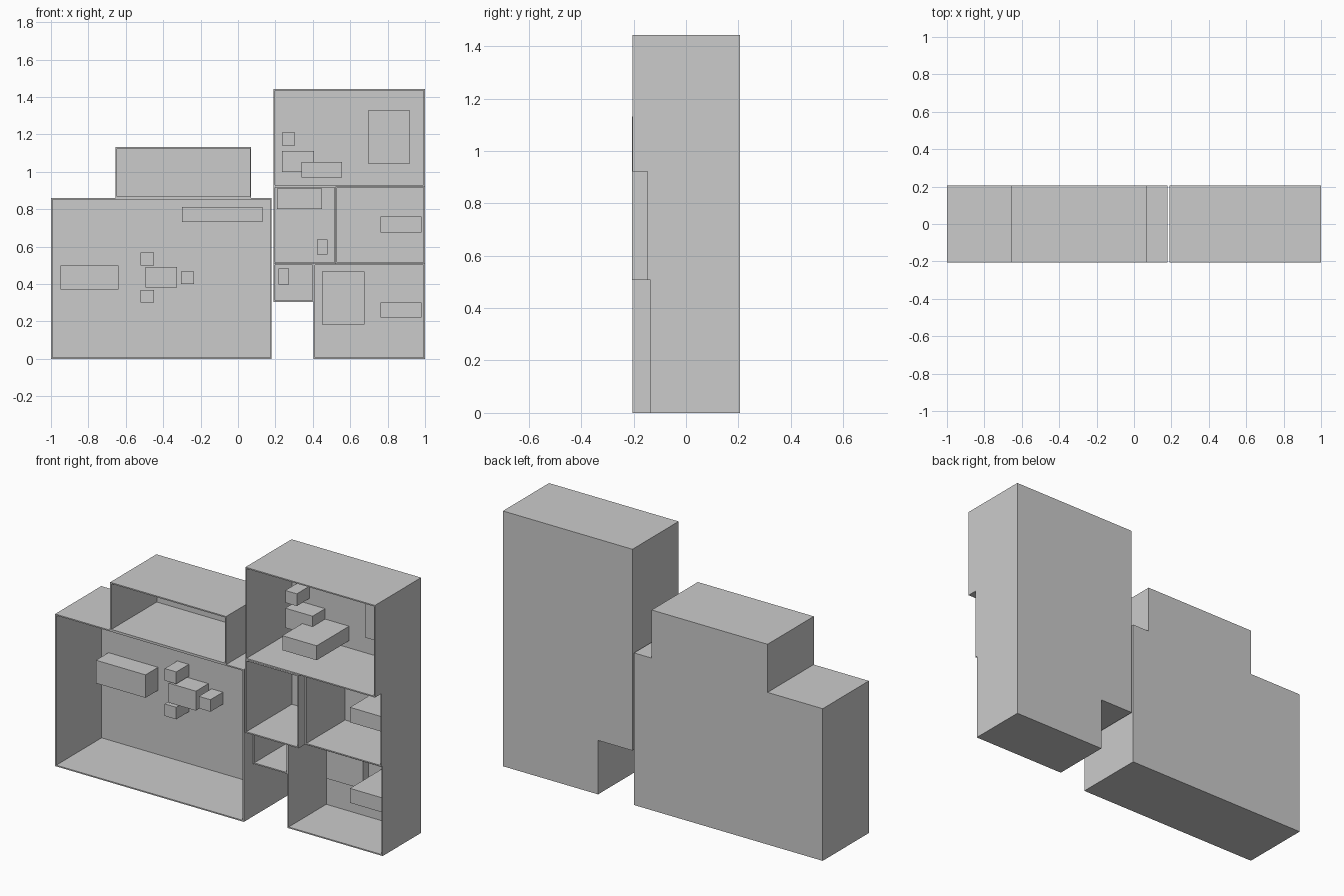
import bpy, bmesh
from mathutils import Vector

if "Cube" in bpy.data.objects:
    bpy.data.objects.remove(bpy.data.objects["Cube"])

WALL = 0.007          # shell thickness
BACK = 0.207          # common rear plane


def box_bmesh(x0, x1, y0, y1, z0, z1):
    bm = bmesh.new()
    bmesh.ops.create_cube(bm, size=1)
    for v in bm.verts:
        v.co = Vector((x1 if v.co.x > 0 else x0,
                       y1 if v.co.y > 0 else y0,
                       z1 if v.co.z > 0 else z0))
    bm.normal_update()
    return bm


def finish(bm, name):
    mesh = bpy.data.meshes.new(name)
    bm.to_mesh(mesh)
    bm.free()
    obj = bpy.data.objects.new(name, mesh)
    bpy.context.collection.objects.link(obj)
    return obj


def room(name, x0, x1, z0, z1, front):
    """Open-fronted box: inset the front face and sink it to the back wall."""
    bm = box_bmesh(x0, x1, front, BACK, z0, z1)
    face = min(bm.faces, key=lambda f: f.calc_center_median().y)
    bmesh.ops.inset_individual(bm, faces=[face], thickness=WALL, use_even_offset=True)
    inner = bmesh.ops.extrude_discrete_faces(bm, faces=[face])["faces"][0]
    for v in inner.verts:
        v.co.y = BACK - WALL
    bm.normal_update()
    return finish(bm, name)


def block(name, x0, x1, z0, z1, front=0.088):
    """Furniture block fixed to the back wall."""
    return finish(box_bmesh(x0, x1, front, BACK - WALL / 2, z0, z1), name)


# Left building: large hall with a smaller room on top
room("hall_shell", -1.0, 0.18, 0.0, 0.86, -0.205)
room("annex_shell", -0.655, 0.07, 0.86, 1.132, -0.206)

# Right building: stacked rooms, the lower ones set back
room("upper_room_shell", 0.19, 1.0, 0.922, 1.443, -0.205)
room("small_room_shell", 0.19, 0.523, 0.508, 0.922, -0.207)
room("middle_room_shell", 0.523, 1.0, 0.508, 0.922, -0.147)
room("closet_shell", 0.19, 0.405, 0.305, 0.508, -0.136)
room("lower_room_shell", 0.405, 1.0, 0.0, 0.508, -0.136)

# Hall furniture
block("hall_sofa", -0.95, -0.64, 0.37, 0.50)
block("hall_counter", -0.30, 0.13, 0.733, 0.813)
block("hall_table", -0.495, -0.325, 0.382, 0.492)
for i, (x, z) in enumerate([(-0.52, 0.50), (-0.52, 0.30), (-0.306, 0.40)]):
    block(f"hall_stool_{i + 1}", x, x + 0.072, z, z + 0.068)

# Upper room furniture
block("upper_stool", 0.234, 0.306, 1.142, 1.211)
block("upper_table", 0.234, 0.405, 1.0, 1.111)
block("upper_cabinet", 0.34, 0.555, 0.97, 1.052, -0.09)
block("upper_bed", 0.695, 0.92, 1.044, 1.327, 0.148)

# Small room and closet furniture
block("small_room_tub", 0.208, 0.45, 0.80, 0.911)
block("small_room_stool", 0.422, 0.478, 0.558, 0.638)
block("closet_seat", 0.217, 0.272, 0.397, 0.483)

# Middle and lower room furniture
block("middle_cabinet", 0.763, 0.98, 0.675, 0.76, -0.09)
block("lower_cabinet", 0.763, 0.98, 0.22, 0.302, -0.09)
block("lower_bed", 0.45, 0.677, 0.183, 0.467, 0.148)
